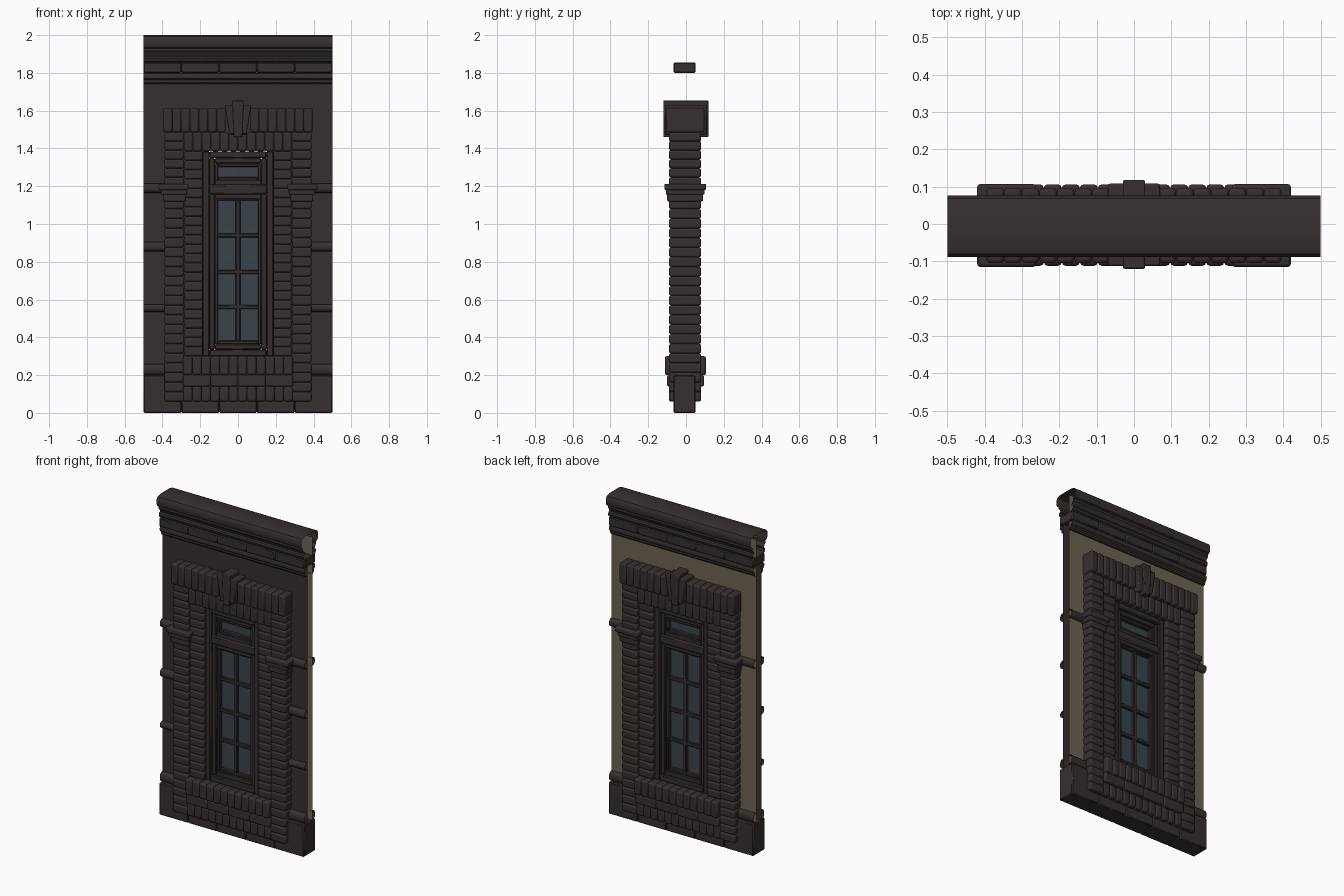
import bpy, bmesh, math

if "Cube" in bpy.data.objects:
    bpy.data.objects.remove(bpy.data.objects["Cube"])

YC = -0.006  # mid-plane of the wall thickness


def mat(name, rgb):
    m = bpy.data.materials.new(name)
    m.diffuse_color = (*rgb, 1)
    m.use_nodes = True
    m.node_tree.nodes["Principled BSDF"].inputs["Base Color"].default_value = m.diffuse_color
    return m


STONE = mat("dark_brown_stone", (0.038, 0.028, 0.028))
WOOD = mat("dark_brown_frame", (0.034, 0.026, 0.025))
GLASS = mat("slate_blue_glass", (0.042, 0.056, 0.070))
TAN = mat("tan_plaster", (0.150, 0.125, 0.085))


def finish(name, bm, material, bevel=0, segs=2):
    me = bpy.data.meshes.new(name)
    bm.to_mesh(me)
    bm.free()
    ob = bpy.data.objects.new(name, me)
    bpy.context.collection.objects.link(ob)
    me.materials.append(material)
    bpy.context.view_layer.objects.active = ob
    ob.select_set(True)
    if bevel:
        mod = ob.modifiers.new("bevel", 'BEVEL')
        mod.width, mod.segments, mod.limit_method = bevel, segs, 'ANGLE'
    bpy.ops.object.shade_smooth_by_angle(angle=math.radians(35))
    ob.select_set(False)
    return ob


def prism(bm, pts, y0, y1):
    """Extrude a front (x, z) outline from y0 to y1."""
    a = [bm.verts.new((x, y0, z)) for x, z in pts]
    b = [bm.verts.new((x, y1, z)) for x, z in pts]
    n = len(pts)
    bm.faces.new(a)
    bm.faces.new(b[::-1])
    for i in range(n):
        bm.faces.new((a[i], b[i], b[(i + 1) % n], a[(i + 1) % n]))


def box(bm, x0, x1, y0, y1, z0, z1):
    prism(bm, [(x0, z0), (x1, z0), (x1, z1), (x0, z1)], y0, y1)


def boxes(name, items, material, bevel=0, segs=2):
    bm = bmesh.new()
    for it in items:
        box(bm, *it)
    bmesh.ops.recalc_face_normals(bm, faces=bm.faces)
    return finish(name, bm, material, bevel, segs)


def sheet(name, profile, spans, material):
    """Open strip: (y, z) profile swept along x over each span."""
    bm = bmesh.new()
    for x0, x1 in spans:
        rows = [(bm.verts.new((x0, y, z)), bm.verts.new((x1, y, z))) for y, z in profile]
        for (a, b), (c, d) in zip(rows, rows[1:]):
            bm.faces.new((a, b, d, c))
    bmesh.ops.recalc_face_normals(bm, faces=bm.faces)
    return finish(name, bm, material)


def row(x0, x1, n, y0, y1, z0, z1):
    w = (x1 - x0) / n
    return [(x0 + i * w, x0 + (i + 1) * w, y0, y1, z0, z1) for i in range(n)]


def column(x0, x1, y0, y1, z0, z1, n):
    h = (z1 - z0) / n
    return [(x0, x1, y0, y1, z0 + i * h, z0 + (i + 1) * h) for i in range(n)]


def both(items):
    return items + [(-b, -a, *r) for a, b, *r in items]


def ring(x, z0, z1, w, y0, y1):
    """Rectangular frame of half-width x and member width w."""
    return [(-x, -x + w, y0, y1, z0, z1), (x - w, x, y0, y1, z0, z1),
            (-x + w, x - w, y0, y1, z0, z0 + w), (-x + w, x - w, y0, y1, z1 - w, z1)]


# Wall sheets, open at the ends and around the window
for side, y, m, top in (("front", -0.03, STONE, 1.8), ("back", 0.02, TAN, 1.97)):
    sheet(f"{side}_wall_sides", [(y, 0.02), (y, 1.39)], [(-0.5, -0.18), (0.18, 0.5)], m)
    sheet(f"{side}_wall_top", [(y, 1.39), (y, top)], [(-0.5, 0.5)], m)
    sheet(f"{side}_wall_bottom", [(y, 0.02), (y, 0.31)], [(-0.18, 0.18)], m)

# Cornice: crown and lower moulding, mirrored front to back
crown = [(-0.055, 2.0), (-0.08, 1.992), (-0.088, 1.98), (-0.088, 1.945), (-0.083, 1.935),
         (-0.07, 1.93), (-0.07, 1.915), (-0.06, 1.905), (-0.055, 1.89), (-0.064, 1.885),
         (-0.068, 1.875), (-0.064, 1.862), (-0.055, 1.855), (-0.03, 1.85)]
lower = [(-0.03, 1.8), (-0.055, 1.797), (-0.06, 1.785), (-0.057, 1.77), (-0.046, 1.762),
         (-0.046, 1.75), (-0.04, 1.742), (-0.03, 1.74)]


def flip(p):
    return [(2 * YC - y, z) for y, z in p]


sheet("cornice_crown", flip(crown)[::-1] + crown, [(-0.5, 0.5)], STONE)
sheet("cornice_lower_front", lower, [(-0.5, 0.5)], STONE)
sheet("cornice_lower_back", flip(lower), [(-0.5, 0.5)], STONE)

# Frieze and plinth blocks
boxes("frieze_blocks", row(-0.5, 0.5, 5, -0.065, 0.05, 1.8, 1.855), STONE, 0.005, 1)
boxes("plinth_blocks", row(-0.5, 0.5, 5, -0.065, 0.05, 0.0, 0.2), STONE, 0.005, 1)

# String-course bands with rounded profile
ends = [(-0.5, -0.3), (0.3, 0.5)]
for i, (z, h) in enumerate(((0.23, 0.06), (0.555, 0.04), (0.88, 0.05), (1.19, 0.05))):
    arc = [(-0.03 - 0.028 * math.sin(math.pi * k / 8) ** 0.6, z - h / 2 * math.cos(math.pi * k / 8))
           for k in range(9)]
    sheet(f"band_front_{i}", arc, ends, STONE)
    if i in (0, 3):
        sheet(f"band_back_{i}", flip(arc), ends, STONE)

# Brick jambs
boxes("outer_jamb_bricks",
      both(column(-0.39, -0.285, -0.09, 0.08, 0.06, 1.13, 21)
           + column(-0.39, -0.285, -0.09, 0.08, 1.2, 1.485, 6)), STONE, 0.01)
boxes("inner_jamb_bricks", both(column(-0.285, -0.187, -0.075, 0.065, 0.3, 1.385, 22)), STONE, 0.01)

# Brick lintel in two courses
boxes("outer_lintel_bricks", both(row(-0.395, -0.065, 7, -0.105, 0.097, 1.485, 1.615)), STONE, 0.01)
boxes("inner_lintel_bricks", row(-0.285, 0.285, 12, -0.088, 0.078, 1.385, 1.485), STONE, 0.01)

# Brick sill in three courses
boxes("sill_bricks", row(-0.29, 0.29, 12, -0.112, 0.106, 0.2, 0.3), STONE, 0.01)
boxes("sill_stretchers", row(-0.29, 0.29, 4, -0.1, 0.095, 0.14, 0.2), STONE, 0.008)
boxes("sill_base_bricks", row(-0.29, 0.29, 12, -0.09, 0.08, 0.06, 0.14), STONE, 0.01)

# Keystone: wide wedge and raised centre wedge
bm = bmesh.new()
prism(bm, [(-0.045, 1.475), (0.045, 1.475), (0.07, 1.63), (-0.07, 1.63)], -0.112, 0.108)
prism(bm, [(-0.022, 1.46), (0.022, 1.46), (0.03, 1.655), (-0.03, 1.655)], -0.12, 0.118)
bmesh.ops.recalc_face_normals(bm, faces=bm.faces)
finish("keystone", bm, STONE, 0.005)

# Jamb capitals
boxes("capital_necks", both([(-0.398, -0.277, -0.1, 0.09, 1.12, 1.16),
                             (-0.408, -0.27, -0.107, 0.097, 1.155, 1.185)]), STONE, 0.006)
boxes("capital_slabs", both([(-0.42, -0.262, -0.115, 0.107, 1.18, 1.213)]), STONE, 0.008)

# Window frame, sashes and glazing bars
boxes("window_outer_frame", ring(0.187, 0.3, 1.385, 0.036, -0.058, 0.046), WOOD, 0.005, 1)
boxes("window_transom", [(-0.155, 0.155, -0.05, 0.04, 1.155, 1.21)], WOOD, 0.008, 1)
boxes("sash_frames", ring(0.151, 0.336, 1.16, 0.028, -0.042, 0.03)
      + ring(0.151, 1.205, 1.349, 0.028, -0.042, 0.03), WOOD, 0.004, 1)
boxes("inner_sash_frames", ring(0.123, 0.364, 1.132 + 0.01, 0.018, -0.032, 0.02)
      + ring(0.123, 1.23, 1.321, 0.018, -0.032, 0.02), WOOD, 0.004, 1)
bars = [(-0.012, 0.012, -0.026, 0.014, 0.37, 1.14)]
bars += [(-0.11, 0.11, -0.026, 0.014, z - 0.011, z + 0.011) for z in (0.56, 0.745, 0.94)]
boxes("glazing_bars", bars, WOOD, 0.004, 1)

# Glass panes
boxes("window_glass", [(-0.12, 0.12, YC - 0.004, YC + 0.004, 0.36, 1.14),
                       (-0.12, 0.12, YC - 0.004, YC + 0.004, 1.225, 1.325)], GLASS)
